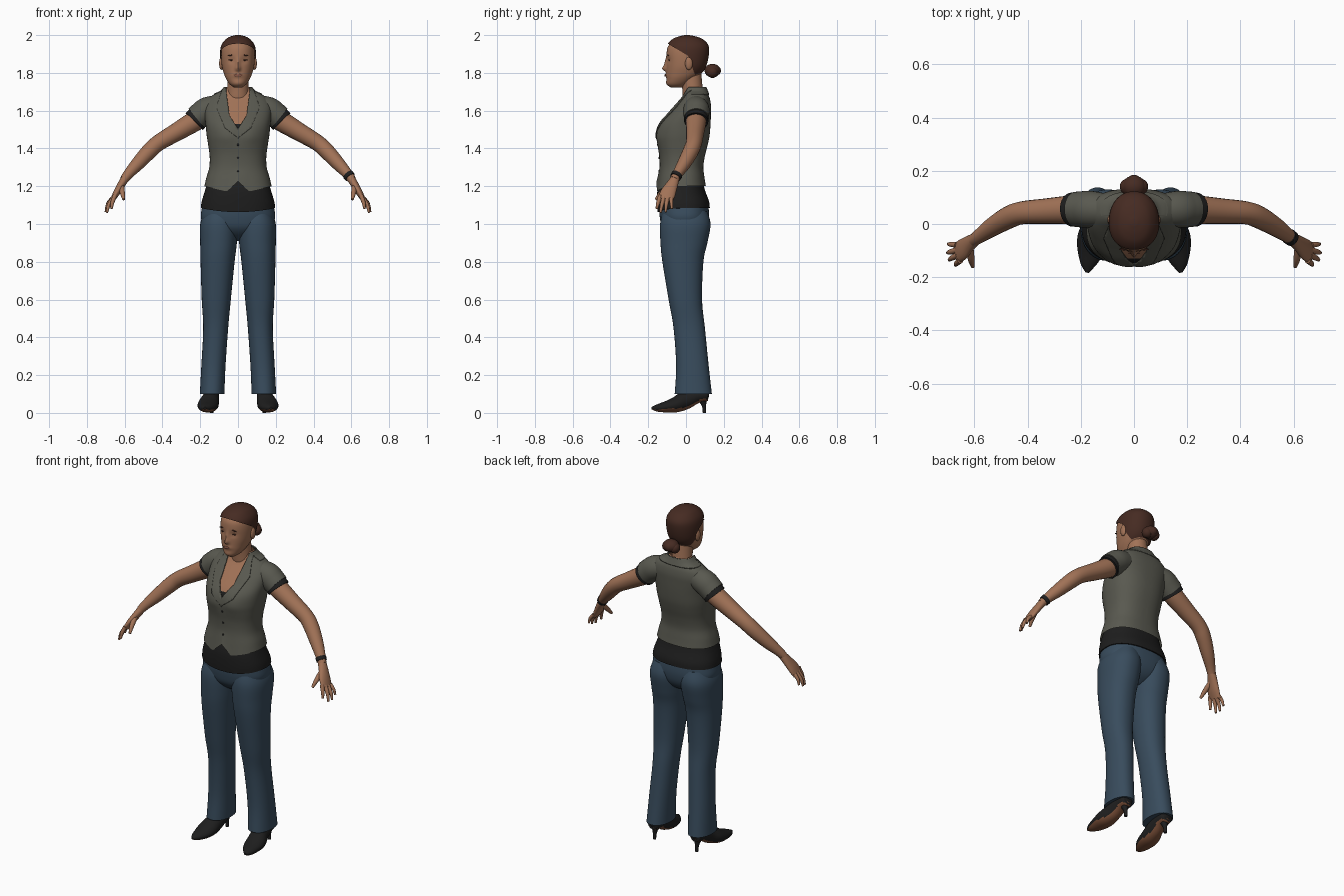
import bpy, bmesh, math
from mathutils import Vector, Matrix
from mathutils.bvhtree import BVHTree

if "Cube" in bpy.data.objects:
    bpy.data.objects.remove(bpy.data.objects["Cube"])


def material(name, *rgb):
    mat = bpy.data.materials.new(name)
    mat.use_nodes = True
    mat.diffuse_color = (*rgb, 1)
    mat.node_tree.nodes["Principled BSDF"].inputs["Base Color"].default_value = (*rgb, 1)
    return mat


SKIN = material("skin", .36, .17, .095)
LIPS = material("lips", .26, .1, .065)
HAIR = material("brown hair", .061, .024, .016)
VEST = material("olive grey vest", .1, .1, .08)
BLACK = material("black cloth", .013, .013, .013)
JEANS = material("blue denim", .04, .072, .109)
SOLE = material("tan sole", .2, .08, .04)


def spline(rows, steps=5):
    """Catmull-Rom interpolation of rows of numbers."""
    out = []
    for i in range(len(rows) - 1):
        a, b, c, d = (rows[max(0, min(len(rows) - 1, i + k))] for k in (-1, 0, 1, 2))
        for s in range(steps):
            t = s / steps
            out.append([q + t * (r - p) / 2 + t * t * (p - 2.5 * q + 2 * r - s_ / 2)
                        + t ** 3 * (3 * (q - r) + s_ - p) / 2
                        for p, q, r, s_ in zip(a, b, c, d)])
    return out + [list(rows[-1])]


def bridge(rings, caps=True):
    bm = bmesh.new()
    loops = [[bm.verts.new(p) for p in ring] for ring in rings]
    n = len(loops[0])
    for lower, upper in zip(loops, loops[1:]):
        for i in range(n):
            j = (i + 1) % n
            bm.faces.new((lower[i], lower[j], upper[j], upper[i]))
    if caps:
        bm.faces.new(loops[0])
        bm.faces.new(loops[-1])
    bmesh.ops.recalc_face_normals(bm, faces=bm.faces)
    return bm


def loft(rows, power=2.3, count=64, grow=0, side=1, caps=True):
    """Horizontal sections: height, centre x, front y, back y, half width."""
    rings = []
    for z, cx, front, back, half in spline(rows):
        ring = []
        for i in range(count):
            angle = math.tau * i / count
            c, s = (math.copysign(abs(f) ** (2 / power), f)
                    for f in (math.cos(angle), math.sin(angle)))
            depth = max((back - front) / 2 + grow, .002)
            ring.append((side * cx + c * max(half + grow, .002), (front + back) / 2 + s * depth, z))
        rings.append(ring)
    return bridge(rings, caps)


def tube(points, side=1, across=(0, 1, 0), count=20):
    """Sections along a path: x, y, z, half width and optional half thickness."""
    path = spline([(side * p[0], *p[1:4], p[-1]) for p in points])
    centres = [Vector(p[:3]) for p in path]
    rings = []
    for i, p in enumerate(path):
        tangent = (centres[min(i + 1, len(path) - 1)] - centres[max(i - 1, 0)]).normalized()
        u = Vector(across)
        u = (u - tangent * u.dot(tangent)).normalized()
        v = tangent.cross(u)
        rings.append([centres[i] + u * p[3] * math.cos(math.tau * k / count)
                      + v * p[4] * math.sin(math.tau * k / count) for k in range(count)])
    return bridge(rings)


def finish(bm, name, *mats):
    mesh = bpy.data.meshes.new(name)
    bm.to_mesh(mesh)
    bm.free()
    for mat in mats:
        mesh.materials.append(mat)
    mesh.shade_smooth()
    mesh.set_sharp_from_angle(angle=math.radians(50))
    obj = bpy.data.objects.new(name, mesh)
    bpy.context.collection.objects.link(obj)
    return obj


def ellipsoid(name, place, size, mat, tilt=0):
    bm = bmesh.new()
    matrix = Matrix.Translation(place) @ Matrix.Rotation(tilt, 4, "Y") @ Matrix.Diagonal((*size, 1))
    bmesh.ops.create_uvsphere(bm, u_segments=24, v_segments=14, radius=1, matrix=matrix)
    return finish(bm, name, mat)


def bump(bm, bumps):
    """Push the front surface out or in: x, z, spread x, spread z, amount."""
    for v in bm.verts:
        if v.co.y < -.03:
            v.co.y -= sum(h * math.exp(-((abs(v.co.x) - x) / sx) ** 2 - ((v.co.z - z) / sz) ** 2)
                          for x, z, sx, sz, h in bumps)


def interp(value, table):
    for (a, p), (b, q) in zip(table, table[1:]):
        if value < b:
            return p + (q - p) * max(0, (value - a) / (b - a))
    return table[-1][1]


def cut(bm, place, normal):
    bmesh.ops.bisect_plane(bm, geom=bm.verts[:] + bm.edges[:] + bm.faces[:],
                           plane_co=place, plane_no=normal)


def cut_outline(bm, table):
    for (za, wa), (zb, wb) in zip(table, table[1:]):
        for side in (1, -1):
            cut(bm, (side * wa, 0, za), (side * (zb - za), 0, wa - wb))


def remove(bm, rule):
    doomed = [f for f in bm.faces if rule(f.calc_center_median())]
    bmesh.ops.delete(bm, geom=doomed, context="FACES")


# Vest, lapels and the chest beneath share one torso shape
torso = [(1.19, 0, -.156, .105, .178), (1.24, 0, -.148, .098, .168), (1.3, 0, -.14, .092, .152),
         (1.36, 0, -.142, .1, .15), (1.42, 0, -.15, .115, .158), (1.47, 0, -.152, .125, .166),
         (1.53, 0, -.138, .13, .172), (1.59, 0, -.09, .132, .178), (1.63, 0, -.055, .132, .175),
         (1.665, 0, -.025, .126, .155), (1.69, 0, -.01, .116, .12), (1.705, 0, -.006, .11, .088),
         (1.725, 0, -.005, .102, .069)]
neckline = [(1.505, 0), (1.575, .045), (1.73, .066)]
lapel_edge = [(1.455, 0), (1.51, .07), (1.62, .115), (1.73, .078)]


def torso_shell(grow):
    bm = loft(torso, 2.4, 96, grow, caps=False)
    bump(bm, [(.065, 1.47, .05, .05, .008)])
    return bm


def in_neckline(c):
    return c.y < .03 and abs(c.x) < interp(c.z, neckline)


bm = torso_shell(0)
front_hem = [(0, 1.225), (.06, 1.172), (.18, 1.2)]
for v in bm.verts:
    if v.co.z < 1.3:
        hem = interp(abs(v.co.x), front_hem) if v.co.y < 0 else 1.2
        v.co.z += (1.3 - v.co.z) / .11 * (hem - 1.19)
cut_outline(bm, neckline)
cut(bm, (0, .03, 0), (0, 1, 0))
remove(bm, in_neckline)
finish(bm, "vest", VEST)

bm = torso_shell(.006)
cut_outline(bm, neckline)
cut_outline(bm, lapel_edge)
for place, normal in (((0, .03, 0), (0, 1, 0)), ((0, 0, 1.69), (0, 0, 1))):
    cut(bm, place, normal)
remove(bm, lambda c: in_neckline(c) or (
    abs(c.x) > interp(c.z, lapel_edge) if c.y < .03 else c.z < 1.69))
lapel = finish(bm, "lapels_and_collar", VEST)
lapel.modifiers.new("thickness", "SOLIDIFY").thickness = .006

bm = torso_shell(-.008)
cut(bm, (0, 0, 1.53), (0, 0, 1))
remove(bm, lambda c: c.z < 1.4)
for f in bm.faces:
    f.material_index = int(f.calc_center_median().z < 1.53)
finish(bm, "chest", SKIN, BLACK)
for z in (1.28, 1.35, 1.42):
    ellipsoid("vest_button", (0, interp(z, [(r[0], r[2]) for r in torso]) - .001, z),
              (.006, .003, .006), BLACK)

# Undershirt hanging below the vest, dipping at the front
bm = loft([(1.085, 0, -.15, .126, .197), (1.12, 0, -.153, .122, .192),
           (1.18, 0, -.151, .1, .174), (1.25, 0, -.135, .085, .155)], 2.4, 64)
for v in bm.verts:
    if v.co.z < 1.12 and v.co.y < 0:
        v.co.z -= .022 * (1 - (v.co.x / .2) ** 2) * (1.12 - v.co.z) / .035
finish(bm, "undershirt", BLACK)

# Jeans
hips = [(.91, 0, -.04, .04, .04), (.94, 0, -.09, .085, .1), (.98, 0, -.125, .112, .17),
        (1.03, 0, -.138, .122, .196), (1.08, 0, -.142, .12, .192), (1.12, 0, -.14, .112, .182)]
finish(loft(hips, 2.4), "jeans_hips", JEANS)
leg = [(.1, .137, -.06, .137, .065), (.25, .13, -.052, .12, .064), (.45, .118, -.066, .1, .066),
       (.6, .115, -.092, .085, .077), (.8, .108, -.125, .092, .09), (.9, .103, -.135, .113, .097),
       (1, .1, -.137, .13, .1), (1.07, .095, -.12, .11, .08)]

# Arm, hand and shoe paths on the model's left
arm = [(.15, .055, 1.595, .058), (.24, .053, 1.538, .054), (.33, .048, 1.484, .048),
       (.42, .042, 1.43, .043), (.47, .025, 1.385, .042), (.53, -.01, 1.32, .036),
       (.58, -.045, 1.265, .027), (.603, -.062, 1.235, .023)]
sleeve = [(.1, .05, 1.62, .062), (.16, .055, 1.604, .069), (.195, .055, 1.58, .068),
          (.22, .055, 1.56, .066)]
cuff = [(.195, .055, 1.576, .06), (.215, .055, 1.56, .063), (.232, .054, 1.543, .064)]
palm = [(.598, -.058, 1.24, .024, .022), (.62, -.075, 1.205, .032, .02),
        (.643, -.095, 1.165, .041, .018), (.664, -.108, 1.128, .04, .012)]
digits = {
    "thumb": [(.618, -.085, 1.205, .015), (.612, -.13, 1.165, .013), (.605, -.16, 1.13, .007)],
    "index_finger": [(.652, -.136, 1.15, .012), (.666, -.148, 1.11, .01), (.67, -.155, 1.08, .006)],
    "middle_finger": [(.66, -.117, 1.14, .012), (.684, -.128, 1.1, .01), (.694, -.135, 1.06, .006)],
    "ring_finger": [(.664, -.098, 1.135, .012), (.69, -.105, 1.1, .01), (.7, -.108, 1.063, .006)],
    "little_finger": [(.666, -.078, 1.135, .011), (.688, -.077, 1.11, .009), (.697, -.075, 1.08, .006)]}
shoe = [(.175, -.183, .025, .006, .006), (.172, -.15, .026, .03, .02), (.163, -.1, .033, .05, .031),
        (.157, -.05, .045, .055, .042), (.147, 0, .068, .047, .048), (.142, .06, .09, .042, .038),
        (.14, .11, .098, .035, .036), (.14, .122, .098, .015, .02)]
heel = [(.14, .085, .08, .028), (.14, .095, .04, .012), (.14, .098, 0, .009)]

for label, side in (("left", 1), ("right", -1)):
    finish(loft(leg, 2.2, 48, side=side), label + "_jeans_leg", JEANS)
    finish(tube(arm, side), label + "_arm", SKIN)
    finish(tube(sleeve, side, count=32), label + "_sleeve", VEST)
    finish(tube(cuff, side, count=32), label + "_cuff", BLACK)
    finish(tube(palm, side), label + "_palm", SKIN)
    for name, path in digits.items():
        finish(tube(path, side, count=12), label + "_" + name, SKIN)
    bm = tube(shoe, side, (1, 0, 0), 32)
    bm.normal_update()
    for f in bm.faces:
        f.material_index = int(f.normal.z < -.6)
    finish(bm, label + "_shoe", BLACK, SOLE)
    finish(tube(heel, side, count=16), label + "_shoe_heel", BLACK)
finish(tube([(.582, -.047, 1.262, .03), (.594, -.056, 1.247, .029)]), "bracelet", BLACK)

# Neck and head
finish(loft([(1.6, 0, 0, .1, .075), (1.66, 0, -.015, .095, .062), (1.72, 0, -.02, .088, .057),
             (1.81, 0, -.03, .08, .052)], 2), "neck", SKIN)
skull = [(1.722, 0, -.08, -.02, .02), (1.74, 0, -.099, .01, .044), (1.77, 0, -.103, .05, .064),
         (1.8, 0, -.104, .085, .076), (1.84, 0, -.103, .105, .086), (1.9, 0, -.103, .116, .089),
         (1.94, 0, -.095, .112, .082), (1.97, 0, -.068, .085, .06), (1.985, 0, -.035, .05, .036),
         (1.993, 0, 0, .012, .006)]
bm = loft(skull, 2.15, 96)
bump(bm, [(0, 1.823, .013, .014, .02), (0, 1.85, .01, .025, .011), (.035, 1.868, .02, .014, -.008),
          (0, 1.787, .025, .01, .006), (0, 1.745, .025, .015, .004)])
surface = BVHTree.FromBMesh(bm)
finish(bm, "head", SKIN)


def on_face(name, x, z, size, mat, tilt=0):
    hit = surface.ray_cast(Vector((x, -1, z)), Vector((0, 1, 0)))[0]
    ellipsoid(name, hit, size, mat, tilt)


on_face("mouth", 0, 1.787, (.023, .004, .007), LIPS)
for label, side in (("left", 1), ("right", -1)):
    on_face(label + "_eye", side * .035, 1.868, (.016, .004, .004), HAIR)
    on_face(label + "_eyebrow", side * .037, 1.893, (.02, .004, .003), HAIR, side * .12)
    ellipsoid(label + "_ear", (side * .088, .015, 1.85), (.012, .02, .034), SKIN)

# Swept back hair with a low bun
bm = loft(skull, 2.15, 96, .006)
bmesh.ops.translate(bm, verts=bm.verts, vec=(0, 0, .007))
hairlines = [(Vector((0, -.1, 1.957)), Vector((0, .6, 1))), (Vector((0, .03, 1.84)), Vector((0, 1, .35)))]
for place, normal in hairlines:
    cut(bm, place, normal)
remove(bm, lambda c: all((c - place).dot(normal) < 0 for place, normal in hairlines))
finish(bm, "hair", HAIR)
ellipsoid("hair_bun", (0, .14, 1.812), (.045, .042, .036), HAIR)
for side in (1, -1):
    ellipsoid("hair_bun_coil", (side * .025, .14, 1.803), (.028, .03, .03), HAIR, side * .4)
ellipsoid("hair_bun_tip", (0, .165, 1.812), (.024, .02, .024), HAIR)
